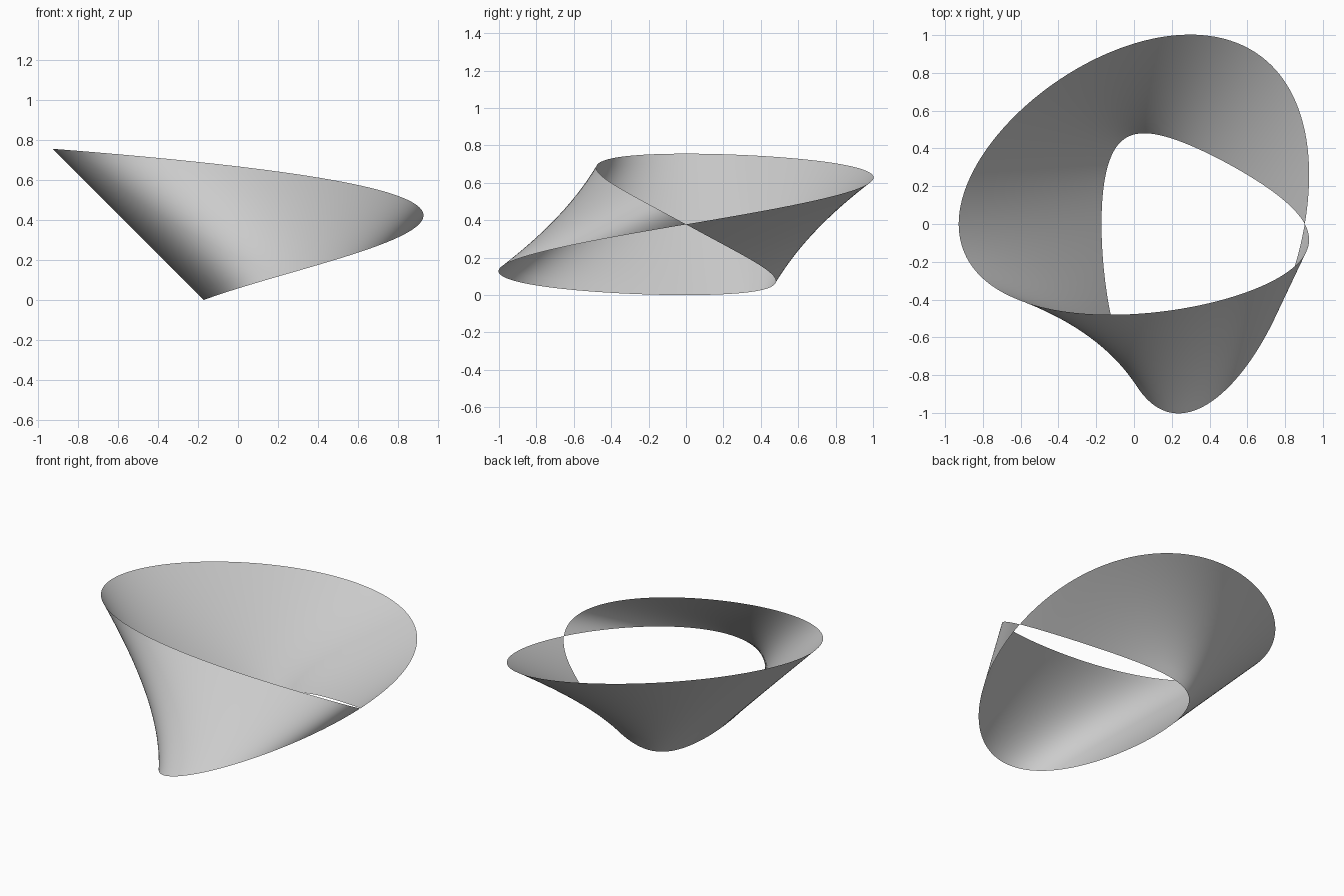
import bpy
import bmesh
from math import sin, cos, pi

cube = bpy.data.objects.get("Cube")
if cube:
    bpy.data.objects.remove(cube, do_unlink=True)

RADIUS = 0.727       # radius of the centre loop
HALF_WIDTH = 0.378   # half the widest part of the band
SHIFT_X = 0.177      # centres the band on x
AROUND, ACROSS = 240, 16


def band_point(turn, v):
    """Point on the ruled band: turn runs round the loop, v runs across it."""
    rise = v * sin(turn / 2)
    return (SHIFT_X + (RADIUS + rise) * cos(turn),
            (RADIUS + v * cos(turn / 2)) * sin(turn),
            HALF_WIDTH + rise)


# Grid of the twisted band, pinched to a single point at both ends of the turn
bm = bmesh.new()
rows = []
for i in range(AROUND + 1):
    turn = 2 * pi * i / AROUND
    if i in (0, AROUND):
        rows.append([bm.verts.new(band_point(turn, 0))] * (ACROSS + 1))
    else:
        rows.append([bm.verts.new(band_point(turn, HALF_WIDTH * (2 * j / ACROSS - 1)))
                     for j in range(ACROSS + 1)])

for a, b in zip(rows, rows[1:]):
    for j in range(ACROSS):
        corners = dict.fromkeys((a[j], b[j], b[j + 1], a[j + 1]))
        bm.faces.new(list(corners)).smooth = True

mesh = bpy.data.meshes.new("twisted_band")
bm.to_mesh(mesh)
bm.free()

# Plain grey material
grey = bpy.data.materials.new("light grey")
grey.use_nodes = True
colour = (0.6, 0.6, 0.6, 1)
grey.diffuse_color = colour
grey.node_tree.nodes["Principled BSDF"].inputs["Base Color"].default_value = colour
mesh.materials.append(grey)

band = bpy.data.objects.new("twisted_band", mesh)
bpy.context.collection.objects.link(band)
